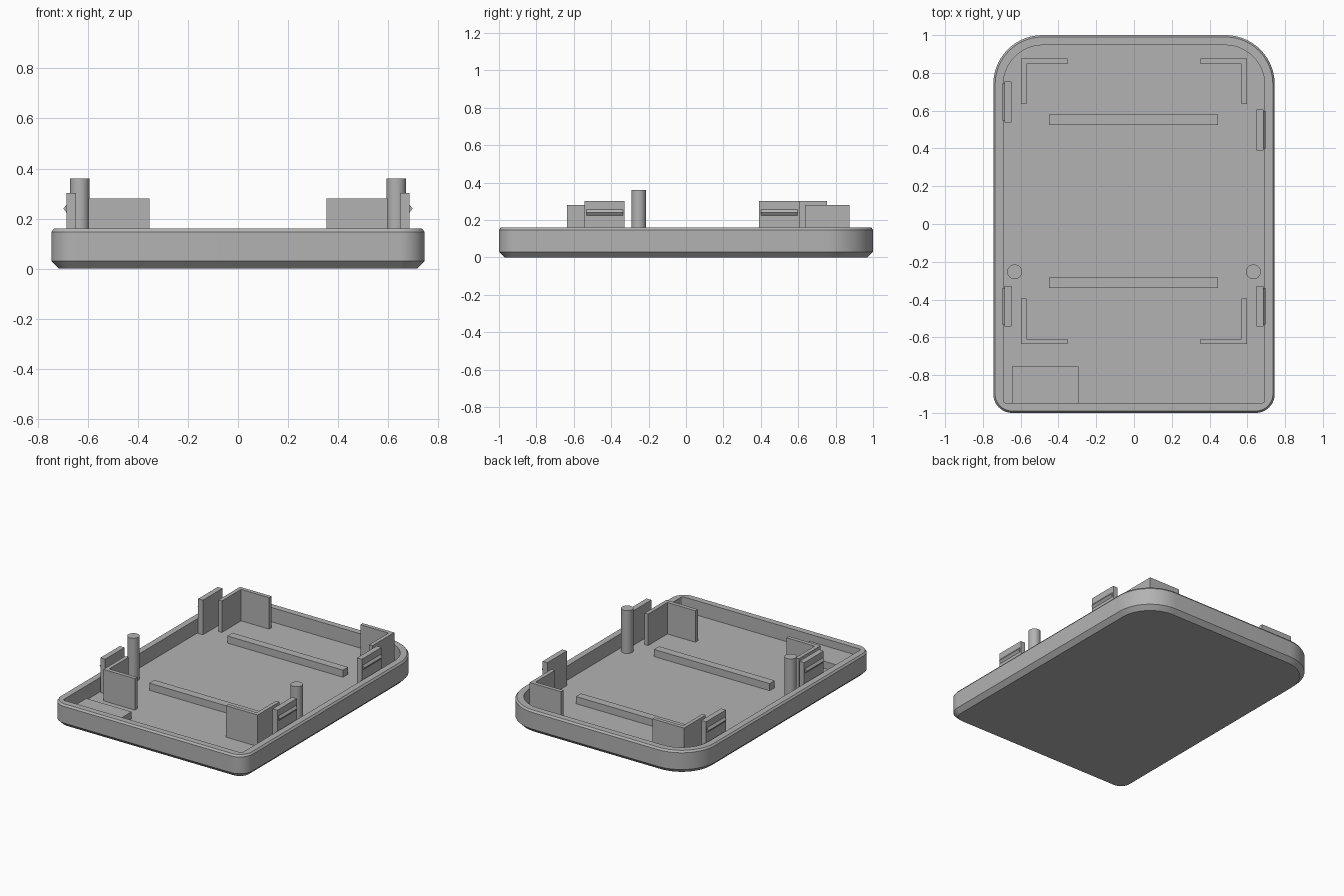
import bpy, bmesh
from math import cos, sin, pi, radians

old = bpy.data.objects.get("Cube")
if old:
    bpy.data.objects.remove(old, do_unlink=True)

grey = bpy.data.materials.new("plain grey plastic")
grey.use_nodes = True
grey.diffuse_color = (0.45, 0.45, 0.45, 1)
grey.node_tree.nodes["Principled BSDF"].inputs["Base Color"].default_value = (0.45, 0.45, 0.45, 1)

FLOOR = 0.06
ROOT = FLOOR - 0.01      # parts are sunk slightly into the floor


def finish(bm, name, smooth=False):
    bmesh.ops.recalc_face_normals(bm, faces=bm.faces)
    mesh = bpy.data.meshes.new(name)
    bm.to_mesh(mesh)
    bm.free()
    mesh.materials.append(grey)
    obj = bpy.data.objects.new(name, mesh)
    bpy.context.collection.objects.link(obj)
    if smooth:
        bpy.ops.object.select_all(action='DESELECT')
        obj.select_set(True)
        bpy.context.view_layer.objects.active = obj
        bpy.ops.object.shade_smooth_by_angle(angle=radians(30))
    return obj


def add_box(bm, x0, x1, y0, y1, z0, z1):
    verts = bmesh.ops.create_cube(bm, size=1)["verts"]
    for v in verts:
        v.co.x = x1 if v.co.x > 0 else x0
        v.co.y = y1 if v.co.y > 0 else y0
        v.co.z = z1 if v.co.z > 0 else z0


def ring(bm, inset, z, front_r, back_r, steps=14):
    """Rounded outline with separate front and back corner radii."""
    x, y = 0.745 - inset, 1 - inset
    corners = [(1, 1, back_r), (-1, 1, back_r), (-1, -1, front_r), (1, -1, front_r)]
    verts = []
    for q, (sx, sy, r) in enumerate(corners):
        for i in range(steps + 1):
            a = (q + i / steps) * pi / 2
            verts.append(bm.verts.new((sx * (x - r) + r * cos(a),
                                       sy * (y - r) + r * sin(a), z)))
    return verts


# Tray shell: chamfered base, walls, softened rim and hollow inside
bm = bmesh.new()
rings = [ring(bm, 0.03, 0, 0.07, 0.23),
         ring(bm, 0, 0.03, 0.1, 0.26),
         ring(bm, 0, 0.147, 0.1, 0.26),
         ring(bm, 0.01, 0.16, 0.09, 0.25),
         ring(bm, 0.053, 0.16, 0.012, 0.21),
         ring(bm, 0.053, FLOOR, 0.012, 0.21)]
for a, b in zip(rings, rings[1:]):
    for i in range(len(a)):
        j = (i + 1) % len(a)
        bm.faces.new((a[i], a[j], b[j], b[i]))
bm.faces.new(rings[0])
bm.faces.new(rings[-1])
finish(bm, "tray_shell", True)

# Two low support bars across the floor
for name, y in (("front_support_bar", -0.31), ("back_support_bar", 0.553)):
    bm = bmesh.new()
    add_box(bm, -0.45, 0.445, y - 0.028, y + 0.028, ROOT, 0.11)
    finish(bm, name)

# Low block in the front right corner
bm = bmesh.new()
add_box(bm, -0.645, -0.295, -0.947, -0.755, ROOT, 0.11)
finish(bm, "corner_block")


def bracket(name, sx, y, sy):
    """Upright L-shaped corner plate, sy pointing out from the middle."""
    t, length = 0.027, 0.24
    x_out, x_in, x_end = sx * 0.597, sx * (0.597 - t), sx * 0.353
    bm = bmesh.new()
    outline = [(x_out, y), (x_end, y), (x_end, y - sy * t), (x_in, y - sy * t),
               (x_in, y - sy * length), (x_out, y - sy * length)]
    face = bm.faces.new([bm.verts.new((px, py, ROOT)) for px, py in outline])
    top = bmesh.ops.extrude_face_region(bm, geom=[face])["geom"]
    for v in top:
        if isinstance(v, bmesh.types.BMVert):
            v.co.z = 0.28
    finish(bm, name)


def clip(name, sx, y0, y1):
    """Snap tab with a wedge-shaped catch on its outer face."""
    bm = bmesh.new()
    add_box(bm, sx * 0.648, sx * 0.685, y0, y1, ROOT, 0.302)
    ends = []
    for y in (y0 + 0.01, y1 - 0.01):
        ends.append([bm.verts.new((sx * x, y, z))
                     for x, z in ((0.684, 0.222), (0.697, 0.24), (0.684, 0.258))])
        bm.faces.new(ends[-1])
    for i in range(3):
        j = (i + 1) % 3
        bm.faces.new((ends[0][i], ends[0][j], ends[1][j], ends[1][i]))
    finish(bm, name)


for side, sx, back_y in (("left", 1, 0.39), ("right", -1, 0.538)):
    bracket("back_" + side + "_bracket", sx, 0.875, 1)
    bracket("front_" + side + "_bracket", sx, -0.635, -1)
    clip("back_" + side + "_clip", sx, back_y, back_y + 0.217)
    clip("front_" + side + "_clip", sx, -0.543, -0.328)

    # Round peg
    bm = bmesh.new()
    bmesh.ops.create_cone(bm, cap_ends=True, segments=32, radius1=0.039,
                          radius2=0.039, depth=0.36 - ROOT)
    bmesh.ops.translate(bm, verts=bm.verts, vec=(sx * 0.632, -0.253, (0.36 + ROOT) / 2))
    finish(bm, side + "_peg", True)
